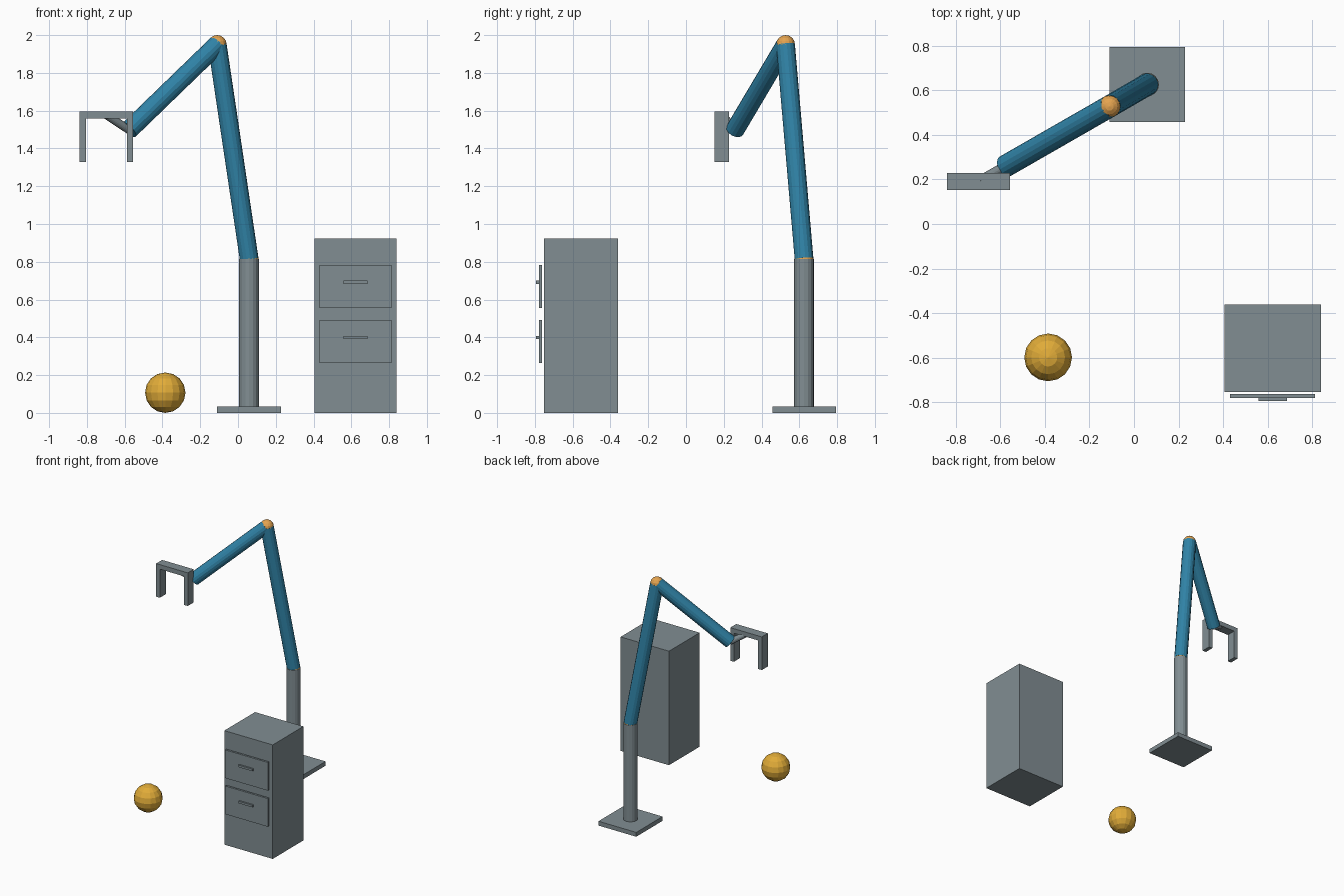
import bpy, bmesh
from mathutils import Vector

if "Cube" in bpy.data.objects:
    bpy.data.objects.remove(bpy.data.objects["Cube"])


def material(name, rgb):
    m = bpy.data.materials.new(name)
    m.diffuse_color = (*rgb, 1)
    m.use_nodes = True
    m.node_tree.nodes["Principled BSDF"].inputs["Base Color"].default_value = m.diffuse_color
    return m


grey = material("steel grey", (0.22, 0.27, 0.29))
blue = material("arm blue", (0.03, 0.23, 0.39))
orange = material("joint orange", (0.78, 0.37, 0.08))
gold = material("ball gold", (0.75, 0.41, 0.04))


def finish(name, bm, mat):
    me = bpy.data.meshes.new(name)
    bm.to_mesh(me)
    bm.free()
    me.materials.append(mat)
    ob = bpy.data.objects.new(name, me)
    bpy.context.collection.objects.link(ob)


def box(name, lo, hi, mat):
    lo, hi = Vector(lo), Vector(hi)
    bm = bmesh.new()
    bmesh.ops.create_cube(bm, size=1)
    bmesh.ops.scale(bm, vec=hi - lo, verts=bm.verts)
    bmesh.ops.translate(bm, vec=(lo + hi) / 2, verts=bm.verts)
    finish(name, bm, mat)


def rod(name, a, b, r, mat, sides=16):
    a, b = Vector(a), Vector(b)
    bm = bmesh.new()
    bmesh.ops.create_cone(bm, cap_ends=True, segments=sides, radius1=r, radius2=r, depth=(b - a).length)
    bmesh.ops.rotate(bm, matrix=(b - a).to_track_quat('Z', 'Y').to_matrix(), verts=bm.verts)
    bmesh.ops.translate(bm, vec=(a + b) / 2, verts=bm.verts)
    finish(name, bm, mat)


def ball(name, c, r, mat, u=16, v=8):
    bm = bmesh.new()
    bmesh.ops.create_uvsphere(bm, u_segments=u, v_segments=v, radius=r)
    bmesh.ops.translate(bm, vec=c, verts=bm.verts)
    finish(name, bm, mat)


# Arm: base, post, two links and the wrist rod
shoulder = (0.059, 0.625, 0.815)
elbow = (-0.11, 0.527, 1.95)
wrist = (-0.577, 0.259, 1.498)
palm = (-0.697, 0.19, 1.577)
box("base_plate", (-0.11, 0.457, 0), (0.228, 0.793, 0.035), grey)
rod("post", (0.059, 0.625, 0.03), shoulder, 0.053, grey)
ball("shoulder_joint", shoulder, 0.05, orange)
rod("upper_arm", shoulder, elbow, 0.05, blue)
ball("elbow_joint", elbow, 0.05, orange)
rod("forearm", elbow, wrist, 0.05, blue)
rod("wrist_rod", wrist, palm, 0.022, grey)

# Gripper
box("gripper_palm", (-0.838, 0.152, 1.558), (-0.556, 0.228, 1.595), grey)
for side, x in (("left", -0.838), ("right", -0.588)):
    box(f"gripper_finger_{side}", (x, 0.152, 1.327), (x + 0.032, 0.228, 1.558), grey)

# Cabinet with two drawers
box("cabinet", (0.405, -0.753, 0), (0.838, -0.361, 0.922), grey)
for i, z in enumerate((0.377, 0.669)):
    box(f"drawer_front_{i}", (0.431, -0.779, z - 0.114), (0.812, -0.763, z + 0.114), grey)
    box(f"drawer_handle_{i}", (0.558, -0.793, z + 0.014), (0.685, -0.779, z + 0.031), grey)

# Loose ball on the floor
ball("floor_ball", (-0.385, -0.598, 0.107), 0.107, gold)
